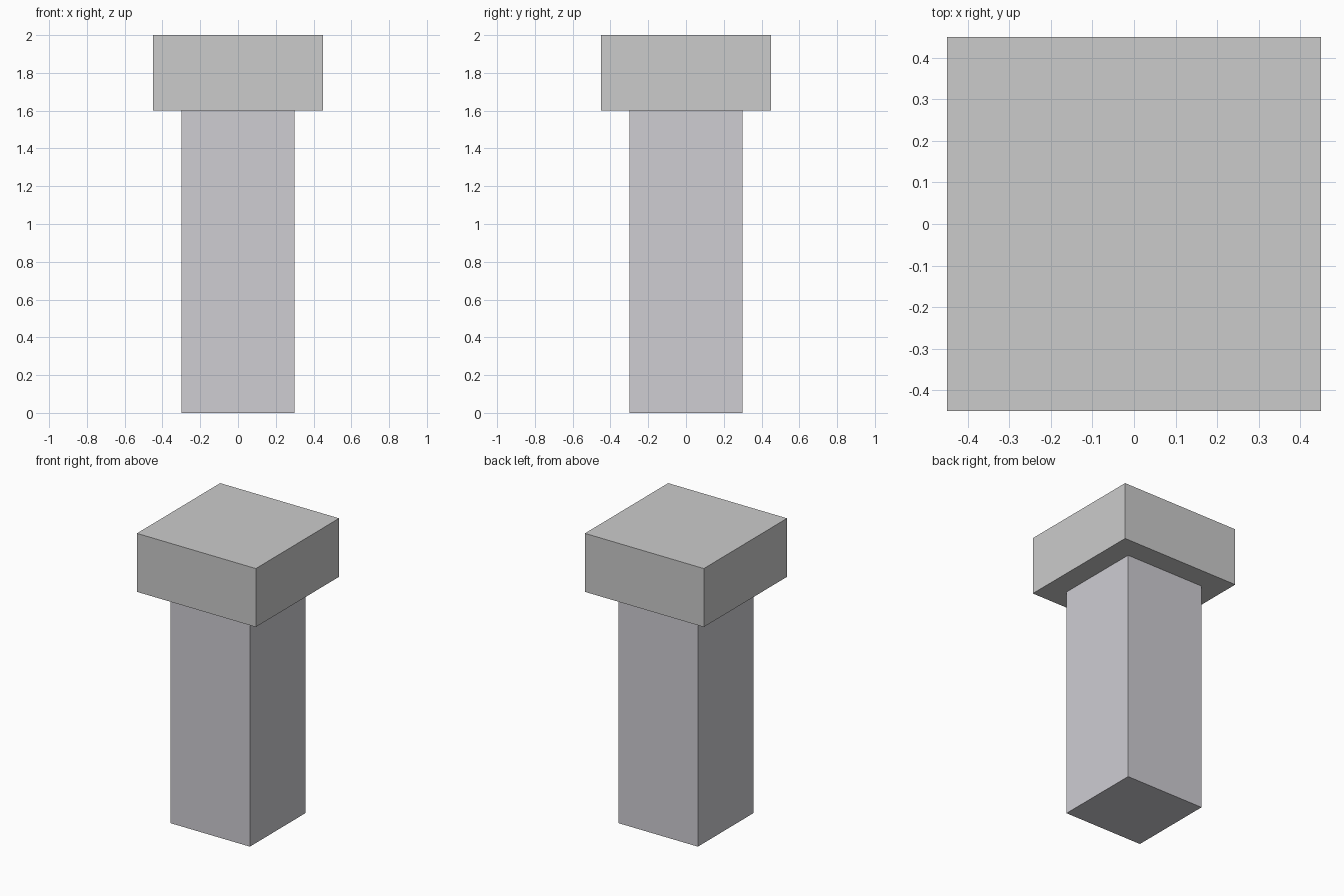
import bpy

if "Cube" in bpy.data.objects:
    bpy.data.objects.remove(bpy.data.objects["Cube"])


def box(name, width, z0, z1):
    """Square box centred on the z axis, spanning z0 to z1."""
    bpy.ops.mesh.primitive_cube_add(size=1, location=(0, 0, (z0 + z1) / 2))
    obj = bpy.context.object
    obj.name = name
    obj.scale = (width, width, z1 - z0)
    bpy.ops.object.transform_apply(location=False, rotation=False, scale=True)
    return obj


# Square shaft, slightly darker and cooler than the cap
shaft = box("shaft", 0.6, 0.0, 1.6)
mat = bpy.data.materials.new("shaft_grey")
mat.diffuse_color = (0.62, 0.61, 0.65, 1)
mat.use_nodes = True
mat.node_tree.nodes["Principled BSDF"].inputs["Base Color"].default_value = mat.diffuse_color
shaft.data.materials.append(mat)

# Wider block on top
box("cap", 0.9, 1.6, 2.0)
